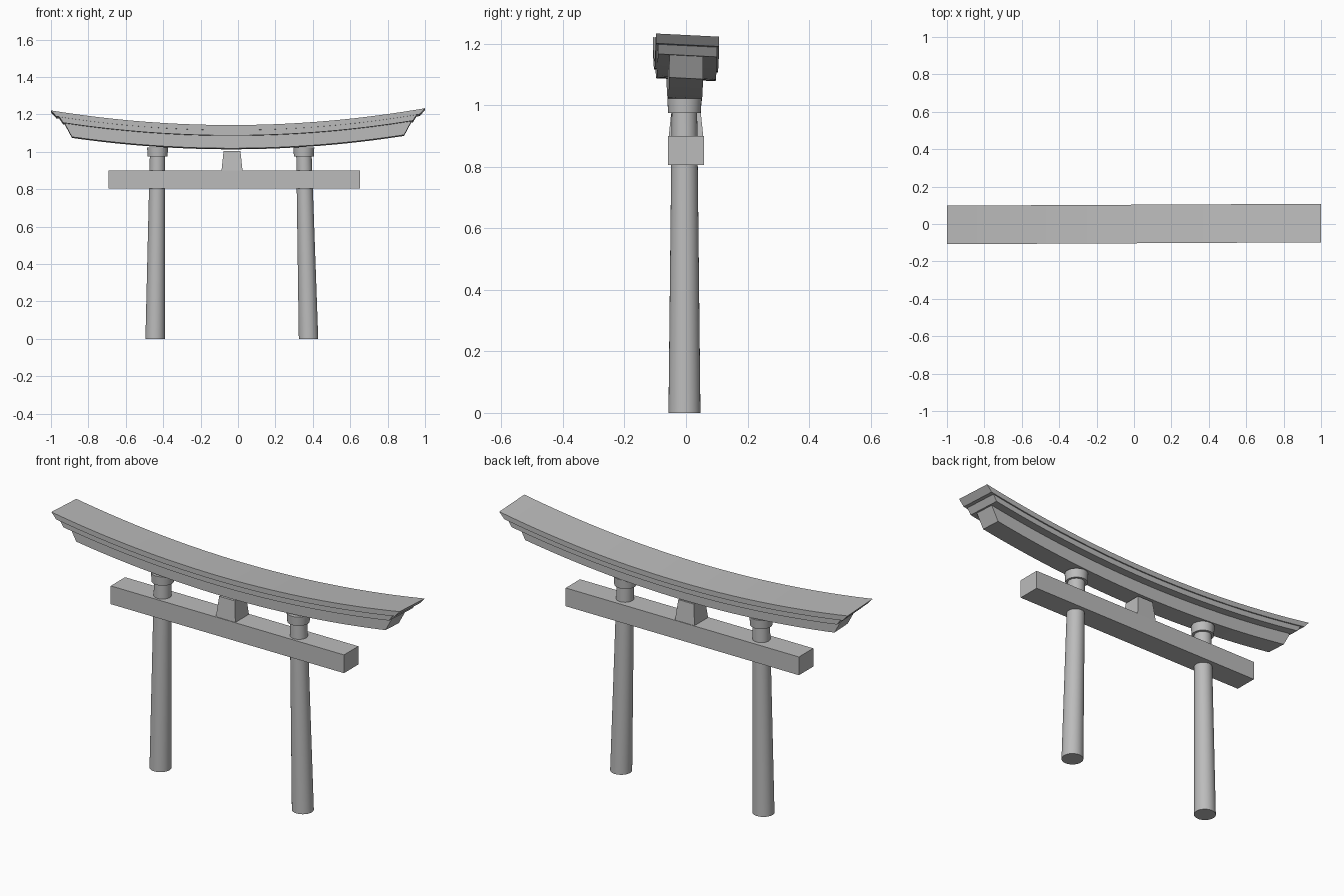
import bpy
import bmesh
from mathutils import Matrix

cube = bpy.data.objects.get("Cube")
if cube:
    bpy.data.objects.remove(cube, do_unlink=True)

# One plain stone colour
GREY = (0.5, 0.5, 0.5, 1.0)
stone = bpy.data.materials.new("grey stone")
stone.use_nodes = True
stone.diffuse_color = GREY
stone.node_tree.nodes["Principled BSDF"].inputs["Base Color"].default_value = GREY


def finish(name, bm):
    """Turn a bmesh into a named object, smooth with sharp edges kept."""
    bmesh.ops.recalc_face_normals(bm, faces=bm.faces)
    mesh = bpy.data.meshes.new(name)
    bm.to_mesh(mesh)
    bm.free()
    mesh.materials.append(stone)
    obj = bpy.data.objects.new(name, mesh)
    bpy.context.collection.objects.link(obj)
    bpy.ops.object.select_all(action="DESELECT")
    obj.select_set(True)
    bpy.context.view_layer.objects.active = obj
    bpy.ops.object.shade_smooth_by_angle(angle=0.6)
    return obj


def shaft(name, bottom, top, r_bottom, r_top):
    """Round tapered shaft whose axis may lean."""
    bm = bmesh.new()
    bmesh.ops.create_cone(bm, cap_ends=True, segments=32, depth=1,
                          radius1=r_bottom, radius2=r_top,
                          matrix=Matrix.Translation((0, 0, 0.5)))
    for v in bm.verts:
        k = v.co.z
        v.co.x += bottom[0] + (top[0] - bottom[0]) * k
        v.co.y += bottom[1] + (top[1] - bottom[1]) * k
        v.co.z = bottom[2] + (top[2] - bottom[2]) * k
    return finish(name, bm)


def block(name, x, z0, z1, bottom_half, top_half):
    """Box with an optionally narrower top; halves are (x, y)."""
    bm = bmesh.new()
    bmesh.ops.create_cube(bm, size=2)
    for v in bm.verts:
        hx, hy = top_half if v.co.z > 0 else bottom_half
        v.co = (x + v.co.x * hx, v.co.y * hy, z1 if v.co.z > 0 else z0)
    return finish(name, bm)


def roof_point(x, y, z):
    """Upward sweep with the slight lean and turn of the whole roof."""
    return (x, y + 0.005 * x, z + 0.084 * x * x + 0.006 * x - 0.05 * y)


def roof_layer(name, z_bottom, z_top, x_bottom, x_top, half, y=0.0, steps=32):
    """Curved beam with raked ends."""
    bm = bmesh.new()
    rings = []
    for i in range(steps + 1):
        t = 2 * i / steps - 1
        corners = [(x_bottom, -half, z_bottom), (x_bottom, half, z_bottom),
                   (x_top, half, z_top), (x_top, -half, z_top)]
        rings.append([bm.verts.new(roof_point(t * cx, y + cy, cz))
                      for cx, cy, cz in corners])
    for a, b in zip(rings, rings[1:]):
        for j in range(4):
            k = (j + 1) % 4
            bm.faces.new((a[j], a[k], b[k], b[j]))
    bm.faces.new(rings[0])
    bm.faces.new(rings[-1])
    return finish(name, bm)


# Leaning pillars with collars
for side, foot_x, head_x in (("right", -0.443, -0.43), ("left", 0.377, 0.352)):
    shaft(side + "_pillar", (foot_x, -0.005, 0), (head_x, -0.005, 1.0), 0.052, 0.041)
    shaft(side + "_collar", (head_x, -0.005, 0.975), (head_x, -0.005, 1.022), 0.053, 0.056)

# Straight tie beam and centre strut
block("tie_beam", -0.02, 0.805, 0.9, (0.672, 0.059), (0.672, 0.059))
block("centre_strut", -0.032, 0.9, 1.005, (0.056, 0.056), (0.045, 0.045))

# Three stacked layers of the curved roof
roof_layer("roof_lower_beam", 1.016, 1.083, 0.888, 0.927, 0.055, -0.004)
roof_layer("roof_middle_slab", 1.083, 1.111, 0.935, 0.955, 0.096)
roof_layer("roof_top_slab", 1.111, 1.138, 0.972, 1.0, 0.103)
